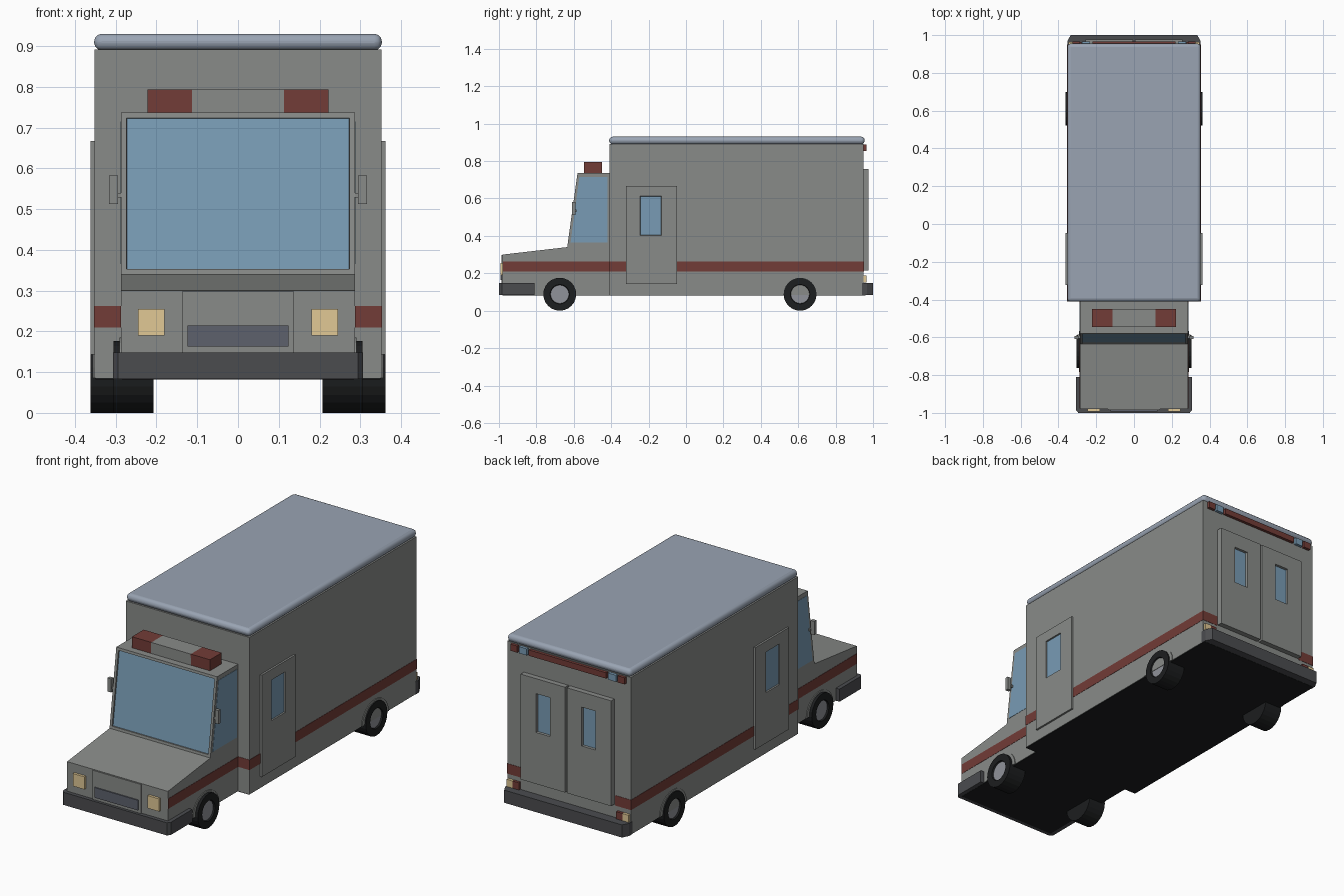
import bpy, bmesh, math
from mathutils import Vector

if "Cube" in bpy.data.objects:
    bpy.data.objects.remove(bpy.data.objects["Cube"])


def material(name, rgb):
    m = bpy.data.materials.new(name)
    m.diffuse_color = (*rgb, 1)
    m.use_nodes = True
    m.node_tree.nodes["Principled BSDF"].inputs["Base Color"].default_value = m.diffuse_color
    return m


BODY = material("body_grey", (0.25, 0.26, 0.25))
ROOF = material("roof_blue_grey", (0.32, 0.37, 0.45))
RED = material("red", (0.17, 0.045, 0.038))
GLASS = material("glass", (0.19, 0.33, 0.46))
AMBER = material("lamp", (0.75, 0.58, 0.30))
DARK = material("bumper_dark", (0.07, 0.072, 0.078))
BLACK = material("black", (0.012, 0.013, 0.014))
RIM = material("rim", (0.28, 0.29, 0.32))
GRILLE = material("grille", (0.11, 0.12, 0.15))


def finish(name, bm, *mats):
    bmesh.ops.recalc_face_normals(bm, faces=bm.faces)
    me = bpy.data.meshes.new(name)
    bm.to_mesh(me)
    bm.free()
    for m in mats:
        me.materials.append(m)
    ob = bpy.data.objects.new(name, me)
    bpy.context.collection.objects.link(ob)
    return ob


def prism_bm(pts, a, b, axis="x"):
    """Extrude a (y,z) outline along x, or an (x,y) outline along z."""
    bm = bmesh.new()
    place = (lambda p, q: (q, *p)) if axis == "x" else (lambda p, q: (*p, q))
    rings = [[bm.verts.new(place(p, q)) for p in pts] for q in (a, b)]
    n = len(pts)
    for r in rings:
        bm.faces.new(r)
    for i in range(n):
        j = (i + 1) % n
        bm.faces.new((rings[0][i], rings[0][j], rings[1][j], rings[1][i]))
    bmesh.ops.recalc_face_normals(bm, faces=bm.faces)
    return bm


def prism(name, pts, a, b, mat, axis="x"):
    return finish(name, prism_bm(pts, a, b, axis), mat)


def box_bm(x, y, z):
    return prism_bm([(y[0], z[0]), (y[1], z[0]), (y[1], z[1]), (y[0], z[1])], *sorted(x))


def box(name, x, y, z, mat):
    return finish(name, box_bm(x, y, z), mat)


def sided(s, a, b):
    return tuple(sorted((s * a, s * b)))


def facing(bm, direction):
    return max(bm.faces, key=lambda f: f.normal.dot(Vector(direction)))


def door(name, x, y, z, direction, across, win_a, win_z, depth):
    """Panel with a recessed window on the side facing `direction`."""
    bm = box_bm(x, y, z)
    f = facing(bm, direction)
    bmesh.ops.inset_individual(bm, faces=[f], thickness=0.02)
    c = f.calc_center_median()
    for v in f.verts:
        v.co[across] = win_a[v.co[across] > c[across]]
        v.co.z = win_z[v.co.z > c.z]
    f = bmesh.ops.inset_individual(bm, faces=[f], thickness=0.002) and f
    for v in f.verts:
        v.co -= Vector(direction) * depth
    f.material_index = 1
    return finish(name, bm, BODY, GLASS)


# Rear body and roof
box("rear_body", (-0.352, 0.352), (-0.41, 0.95), (0.085, 0.892), BODY)
roof = box("roof", (-0.353, 0.353), (-0.411, 0.955), (0.89, 0.93), ROOF)
bev = roof.modifiers.new("round", "BEVEL")
bev.width, bev.segments = 0.018, 3
bpy.context.view_layer.objects.active = roof
roof.select_set(True)
bpy.ops.object.shade_smooth_by_angle(angle=math.radians(40))

# Cab with recessed windscreen
bm = prism_bm([(-0.98, 0.085), (-0.41, 0.085), (-0.41, 0.737), (-0.58, 0.737),
               (-0.635, 0.34), (-0.98, 0.30)], -0.287, 0.287)
screen = next(f for f in bm.faces if f.normal.y < -0.5 and f.calc_center_median().z > 0.4)
nrm = screen.normal.copy()
bmesh.ops.inset_individual(bm, faces=[screen], thickness=0.019)
bmesh.ops.inset_individual(bm, faces=[screen], thickness=0.001)
for v in screen.verts:
    v.co -= nrm * 0.007
screen.material_index = 1
finish("cab", bm, BODY, GLASS)

# Underside
prism("underside", [(-0.285, -0.98), (0.285, -0.98), (0.285, -0.41), (0.35, -0.41),
                    (0.35, 0.96), (-0.35, 0.96), (-0.35, -0.41), (-0.285, -0.41)],
      0.082, 0.086, BLACK, "z")

# Bumpers
prism("front_bumper", [(-0.295, -1), (0.295, -1), (0.307, -0.985), (0.307, -0.81),
                       (-0.307, -0.81), (-0.307, -0.985)], 0.083, 0.148, DARK, "z")
prism("rear_bumper", [(-0.353, 0.94), (0.353, 0.94), (0.353, 0.968), (0.335, 1.0),
                      (-0.335, 1.0), (-0.353, 0.968)], 0.083, 0.148, DARK, "z")

# Nose panel and grille
box("nose_panel", (-0.138, 0.138), (-0.986, -0.97), (0.14, 0.298), BODY)
box("grille", (-0.124, 0.124), (-0.992, -0.98), (0.163, 0.215), GRILLE)

# Roof light bar
box("light_bar_middle", (-0.113, 0.113), (-0.545, -0.45), (0.735, 0.794), BODY)

# Rear warning strip
box("rear_warning_strip", (-0.22, 0.22), (0.945, 0.965), (0.857, 0.887), RED)


def wheel(name, s, y, inner, outer):
    def circle(r):
        return [(y + r * math.cos(2 * math.pi * i / 24), 0.088 + r * math.sin(2 * math.pi * i / 24))
                for i in range(24)]
    bm = prism_bm(circle(0.088), *sided(s, inner, outer))
    side = facing(bm, (s, 0, 0))
    bmesh.ops.inset_individual(bm, faces=[side], thickness=0.036)
    bmesh.ops.inset_individual(bm, faces=[side], thickness=0.003)
    for v in side.verts:
        v.co.x -= s * 0.008
    side.material_index = 1
    finish(name, bm, BLACK, RIM)


def arch(name, s, y, x):
    pts = [(y + 0.108 * math.cos(math.pi * i / 12), 0.085 + 0.1 * math.sin(math.pi * i / 12))
           for i in range(13)]
    prism(name, pts, *sided(s, x - 0.01, x + 0.004), BODY)


for s, side in ((1, "right"), (-1, "left")):
    # Wheels and arches
    wheel(f"front_wheel_{side}", s, -0.675, 0.207, 0.305)
    wheel(f"rear_wheel_{side}", s, 0.61, 0.262, 0.362)
    arch(f"front_arch_{side}", s, -0.675, 0.287)
    arch(f"rear_arch_{side}", s, 0.61, 0.352)

    # Doors
    door(f"side_door_{side}", (s * 0.345, s * 0.362), (-0.322, -0.048), (0.143, 0.667),
         (s, 0, 0), 1, (-0.245, -0.132), (0.403, 0.612), 0.007)
    door(f"rear_door_{side}", sided(s, 0.005, 0.258), (0.945, 0.977), (0.215, 0.757),
         (0, 1, 0), 0, sided(s, 0.09, 0.17), (0.48, 0.68), 0.012)

    # Cab side window
    prism(f"cab_side_window_{side}", [(-0.617, 0.365), (-0.42, 0.365), (-0.42, 0.715), (-0.57, 0.715)],
          *sided(s, 0.28, 0.2885), GLASS)

    # Red stripes
    z = (0.21, 0.262)
    box(f"cab_stripe_{side}", sided(s, 0.27, 0.2885), (-0.978, -0.41), z, RED)
    box(f"side_stripe_{side}", sided(s, 0.34, 0.3535), (-0.41, 0.95), z, RED)
    box(f"front_stripe_{side}", sided(s, 0.28, 0.3535), (-0.4115, -0.40), z, RED)
    box(f"rear_stripe_{side}", sided(s, 0.262, 0.3535), (0.94, 0.9515), z, RED)

    # Lamps
    box(f"headlight_{side}", sided(s, 0.18, 0.245), (-0.993, -0.97), (0.19, 0.255), AMBER)
    box(f"light_bar_end_{side}", sided(s, 0.112, 0.222), (-0.545, -0.45), (0.735, 0.794), RED)
    box(f"rear_upper_blue_lamp_{side}", sided(s, 0.232, 0.276), (0.945, 0.965), (0.855, 0.889), GLASS)
    box(f"rear_upper_red_lamp_{side}", sided(s, 0.286, 0.325), (0.945, 0.965), (0.855, 0.889), RED)
    box(f"rear_amber_lamp_{side}", sided(s, 0.313, 0.347), (0.945, 0.964), (0.15, 0.187), AMBER)
    box(f"rear_red_lamp_{side}", sided(s, 0.277, 0.312), (0.945, 0.964), (0.15, 0.187), RED)

    # Mirrors
    box(f"mirror_{side}", sided(s, 0.295, 0.316), (-0.61, -0.592), (0.512, 0.582), BODY)
    box(f"mirror_arm_{side}", sided(s, 0.28, 0.298), (-0.605, -0.585), (0.528, 0.54), BODY)
